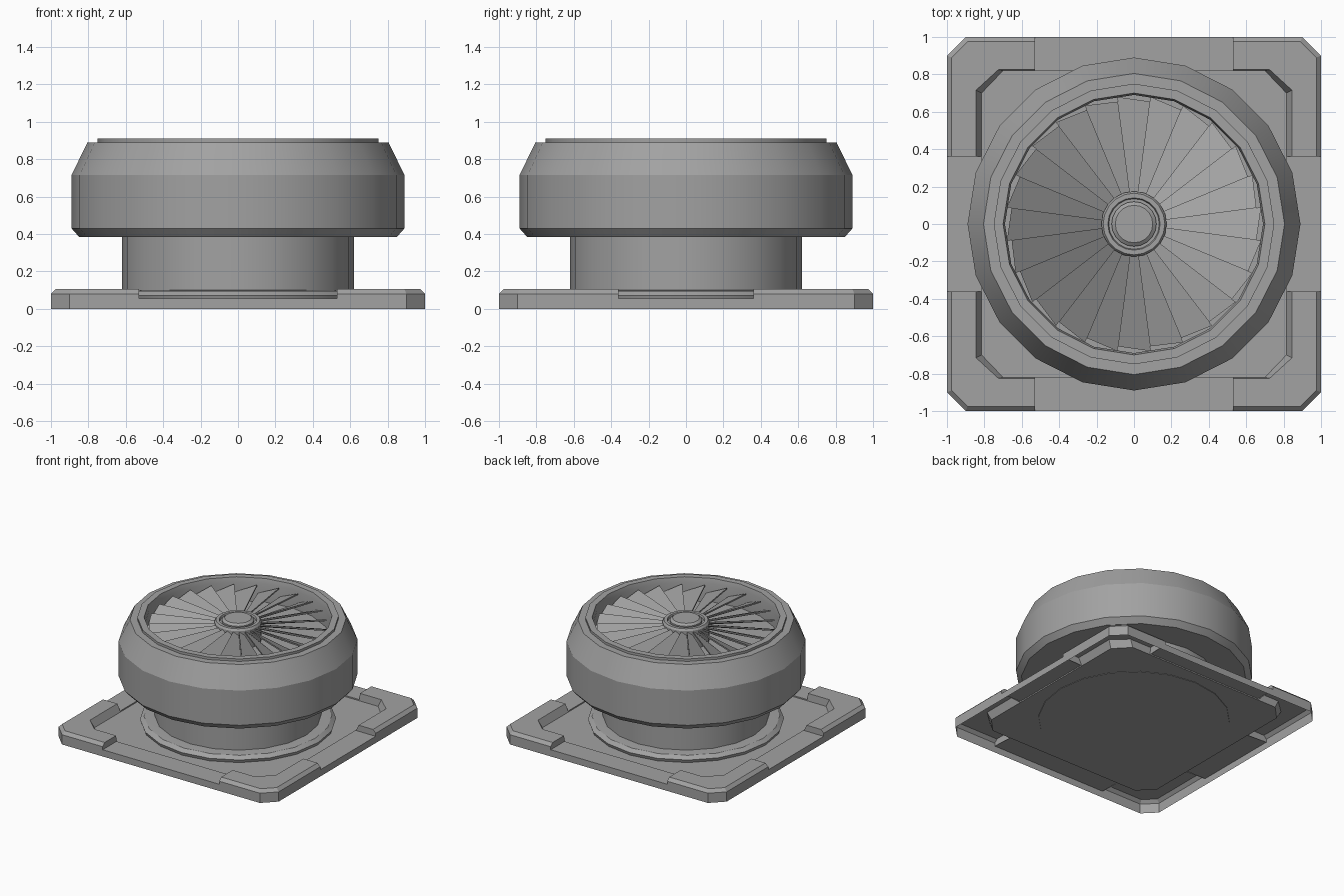
import bpy, bmesh, math
from mathutils import Matrix

cube = bpy.data.objects.get("Cube")
if cube:
    bpy.data.objects.remove(cube, do_unlink=True)

metal = bpy.data.materials.new("grey_metal")
metal.use_nodes = True
GREY = (0.36, 0.36, 0.36, 1)
metal.diffuse_color = GREY
metal.node_tree.nodes["Principled BSDF"].inputs["Base Color"].default_value = GREY


def finish(name, bm, smooth=True, recalc=True):
    """Turn a bmesh into a named grey object."""
    bmesh.ops.remove_doubles(bm, verts=bm.verts, dist=0.0005)
    if recalc:
        bmesh.ops.recalc_face_normals(bm, faces=bm.faces)
    mesh = bpy.data.meshes.new(name)
    bm.to_mesh(mesh)
    bm.free()
    mesh.materials.append(metal)
    obj = bpy.data.objects.new(name, mesh)
    bpy.context.scene.collection.objects.link(obj)
    if smooth:
        bpy.ops.object.select_all(action='DESELECT')
        obj.select_set(True)
        bpy.context.view_layer.objects.active = obj
        bpy.ops.object.shade_smooth_by_angle(angle=math.radians(24))
    return obj


def lathe(name, profile, sides):
    """Spin a (radius, height) profile round the z axis."""
    bm = bmesh.new()
    verts = [bm.verts.new((r, 0, z)) for r, z in profile]
    edges = [bm.edges.new(pair) for pair in zip(verts, verts[1:])]
    bmesh.ops.spin(bm, geom=verts + edges, cent=(0, 0, 0), axis=(0, 0, 1),
                   angle=math.tau, steps=sides, use_merge=True)
    return finish(name, bm)


def bridge(bm, low, high, closed=True):
    """Join two point loops with quads."""
    n = len(low)
    for i in range(n if closed else n - 1):
        j = (i + 1) % n
        bm.faces.new([bm.verts.new(p) for p in (low[i], low[j], high[j], high[i])])


def face(bm, points):
    bm.faces.new([bm.verts.new(p) for p in points])


# Heights of the open-bottomed base
PANEL, STEP, BEVEL, TOP = 0.045, 0.055, 0.08, 0.105

# Raised corner: outline at the foot and at the inset top
outer = [(1, .36), (1, .9), (.9, 1), (.53, 1)]
inner = [(.53, .82), (.7, .82), (.815, .7), (.815, .36)]
outer_top = [(.975, .36), (.975, .89), (.89, .975), (.53, .975)]
inner_top = [(.53, .825), (.725, .825), (.845, .715), (.845, .36)]


def at(points, z):
    return [(x, y, z) for x, y in points]


for name, sx, sy in (("back_left", 1, 1), ("back_right", -1, 1),
                     ("front_right", -1, -1), ("front_left", 1, -1)):
    bm = bmesh.new()
    foot = at(outer, 0) + at(inner, PANEL)
    foot[0], foot[3] = (1, .36, STEP), (.53, 1, STEP)
    shoulder = at(outer, BEVEL) + at(inner_top, TOP)
    crown = at(outer_top + inner_top, TOP)
    bridge(bm, at(outer, 0), at(outer, BEVEL), closed=False)
    bridge(bm, at(outer, BEVEL), at(outer_top, TOP), closed=False)
    bridge(bm, at(inner, PANEL), at(inner_top, TOP), closed=False)
    face(bm, [foot[3], shoulder[3], crown[3], crown[4], foot[4]])
    face(bm, [foot[7], crown[7], crown[0], shoulder[0], foot[0]])
    face(bm, crown)
    bmesh.ops.scale(bm, vec=(sx, sy, 1), verts=bm.verts)
    finish(name + "_corner", bm, smooth=False)

# Sunken panel and the low edge strips between the corners
bm = bmesh.new()
quadrant = inner[::-1]
loop = [(x, y) for x, y in quadrant]
loop += [(-x, y) for x, y in inner]
loop += [(-x, -y) for x, y in quadrant]
loop += [(x, -y) for x, y in inner]
face(bm, at(loop, PANEL))
finish("base_panel", bm, smooth=False, recalc=False)

for name, half, inside, turn in (("left", .36, .815, 0), ("back", .53, .82, 1),
                                 ("right", .36, .815, 2), ("front", .53, .82, 3)):
    bm = bmesh.new()
    section = [(1, 0), (1, STEP), (inside, STEP), (inside, PANEL)]
    bridge(bm, [(d, -half, z) for d, z in section],
           [(d, half, z) for d, z in section], closed=False)
    bmesh.ops.rotate(bm, cent=(0, 0, 0), verts=bm.verts,
                     matrix=Matrix.Rotation(turn * math.pi / 2, 3, 'Z'))
    finish(name + "_edge_strip", bm, smooth=False)

# Column with its flange, closed underneath
lathe("column", [(0, .042), (.72, .042), (.73, .07), (.7, .095), (.64, .1),
                 (.62, .1), (.62, .4)], 20)

# Drum housing with lip and recess
lathe("drum_housing", [(0, .385), (.85, .385), (.89, .43), (.89, .715),
                       (.805, .89), (.75, .89), (.75, .91), (.7, .91),
                       (.69, .87), (.69, .72), (0, .72)], 20)

# Fan blades: tilted plates, low on the counter-clockwise edge
BLADES = 24
bm = bmesh.new()
for i in range(BLADES):
    start = math.radians(-7.5) + math.tau * i / BLADES
    end = start + math.tau / BLADES

    def spot(r, a, z):
        return (r * math.cos(a), r * math.sin(a), z)

    upper = [spot(.13, start, .86), spot(.66, start, .87),
             spot(.685, end, .79), spot(.13, end, .835)]
    lower = [(x, y, z - .012) for x, y, z in upper]
    bridge(bm, lower, upper)
    face(bm, upper)
    face(bm, lower[::-1])
finish("fan_blades", bm, smooth=False)

# Hub and its cap
lathe("fan_hub", [(.175, .72), (.175, .87), (.165, .885), (.14, .885),
                  (.135, .87), (0, .87)], 20)
lathe("hub_cap", [(.12, .86), (.12, .885), (.1, .9), (0, .9)], 20)
